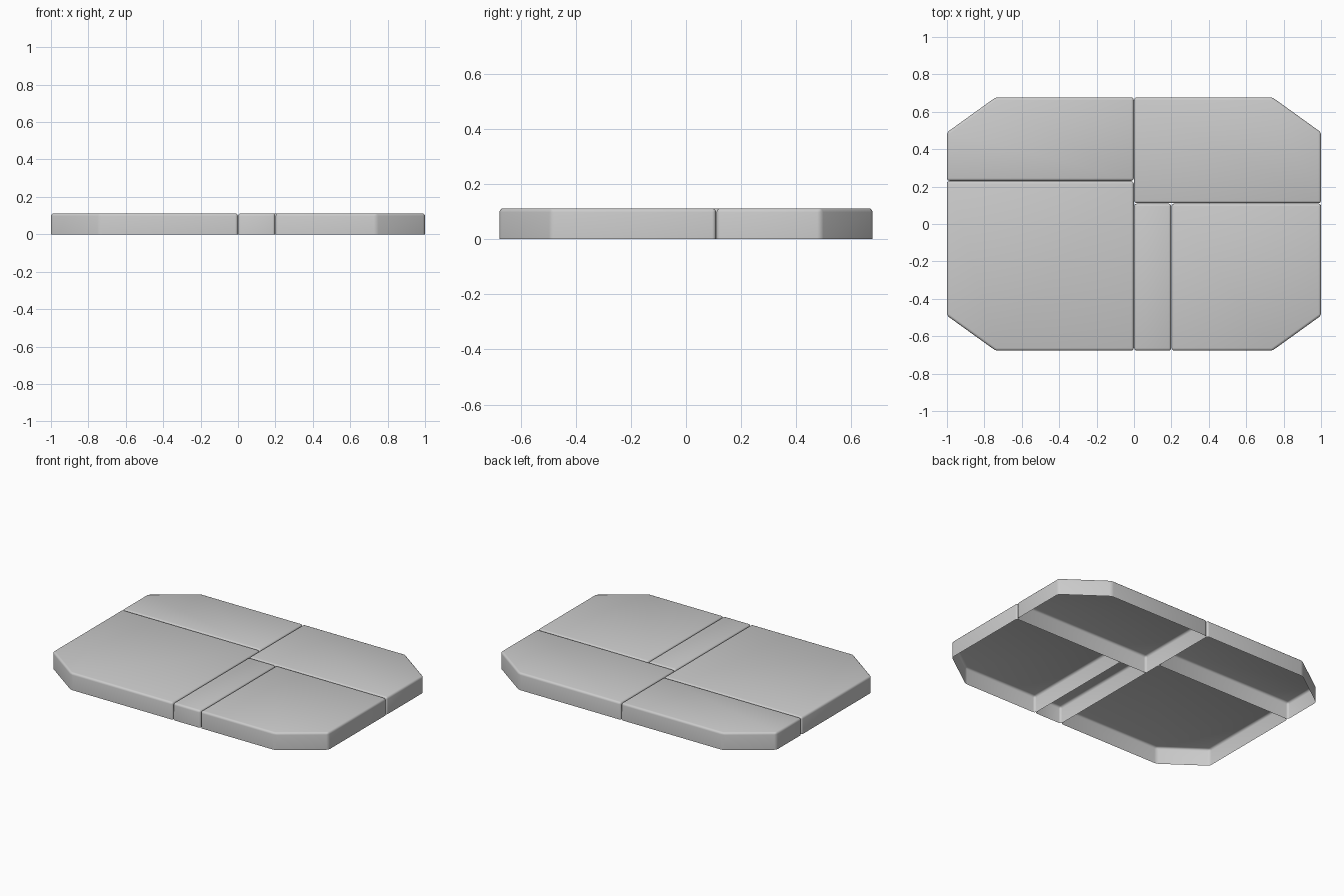
import bpy, bmesh, math

if "Cube" in bpy.data.objects:
    bpy.data.objects.remove(bpy.data.objects["Cube"])

HEIGHT = 0.112
BEVEL = 0.014
HX, HY = 1.0, 0.677      # half size of the whole slab
CX, CY = 0.26, 0.187     # size of the cut outer corners
GAP = 0.002


def panel(name, x0, x1, y0, y1):
    """Open-bottomed slab with any outer corner cut off and rounded upper edges."""
    outline = []
    for x, y in ((x0, y0), (x1, y0), (x1, y1), (x0, y1)):
        if abs(x) == HX and abs(y) == HY:
            sx, sy = math.copysign(1, x), math.copysign(1, y)
            pair = [(x, y - sy * CY), (x - sx * CX, y)]
            outline += pair if sx * sy > 0 else pair[::-1]
        else:
            # inset seam sides by half the gap
            outline.append((x, y))
    g = GAP / 2
    lo_x, hi_x = (x0 if x0 == -HX else x0 + g), (x1 if x1 == HX else x1 - g)
    lo_y, hi_y = (y0 if y0 == -HY else y0 + g), (y1 if y1 == HY else y1 - g)
    outline = [(min(max(x, lo_x), hi_x), min(max(y, lo_y), hi_y)) for x, y in outline]

    bm = bmesh.new()
    low = [bm.verts.new((x, y, 0)) for x, y in outline]
    top = [bm.verts.new((x, y, HEIGHT)) for x, y in outline]
    bm.faces.new(top)
    n = len(outline)
    for i in range(n):
        j = (i + 1) % n
        bm.faces.new((low[i], low[j], top[j], top[i]))
    edges = [e for e in bm.edges if not e.is_boundary]
    bmesh.ops.bevel(bm, geom=edges, offset=BEVEL, offset_type='OFFSET',
                    segments=3, profile=0.5, affect='EDGES')
    mesh = bpy.data.meshes.new(name)
    bm.to_mesh(mesh)
    bm.free()
    obj = bpy.data.objects.new(name, mesh)
    bpy.context.collection.objects.link(obj)
    bpy.ops.object.select_all(action='DESELECT')
    obj.select_set(True)
    bpy.context.view_layer.objects.active = obj
    bpy.ops.object.shade_smooth_by_angle(angle=math.radians(40))
    return obj


# Five panels that tile the octagonal slab
panel("back_left_panel", -HX, 0, 0.23, HY)
panel("front_left_panel", -HX, 0, -HY, 0.23)
panel("back_right_panel", 0, HX, 0.11, HY)
panel("middle_strip", 0, 0.2, -HY, 0.11)
panel("front_right_panel", 0.2, HX, -HY, 0.11)
